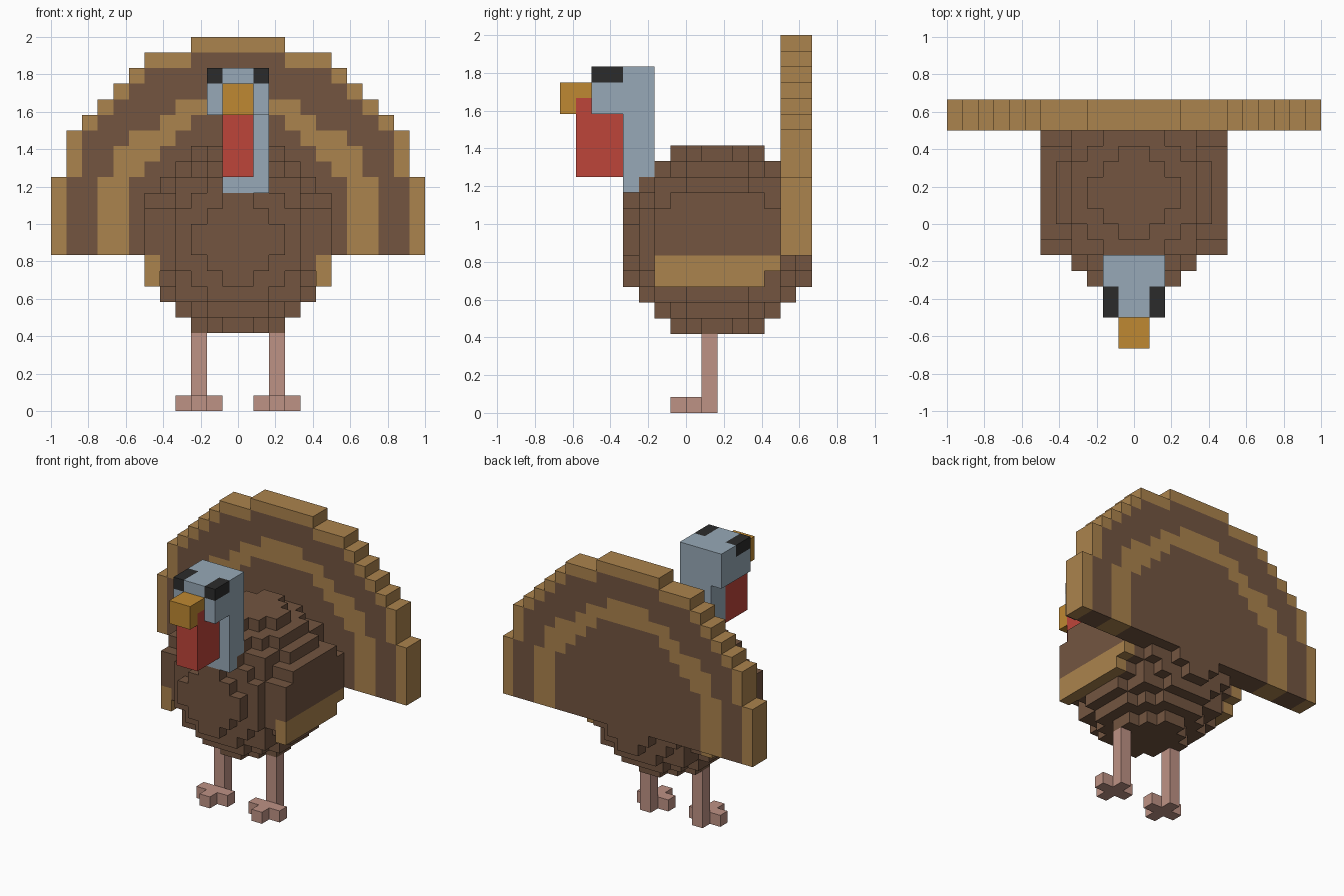
import bpy
import bmesh
import math
from itertools import product

UNIT = 1 / 12  # edge length of one block

if "Cube" in bpy.data.objects:
    bpy.data.objects.remove(bpy.data.objects["Cube"], do_unlink=True)


def make_material(name, rgb):
    linear = [((c / 255 + 0.055) / 1.055) ** 2.4 for c in rgb]
    mat = bpy.data.materials.new(name)
    mat.use_nodes = True
    mat.diffuse_color = (*linear, 1)
    mat.node_tree.nodes["Principled BSDF"].inputs["Base Color"].default_value = (*linear, 1)
    return mat


BROWN = make_material("brown feathers", (115, 85, 64))
TAN = make_material("tan feathers", (171, 131, 77))
BLUE = make_material("blue grey skin", (151, 169, 183))
BLACK = make_material("black", (43, 43, 43))
ORANGE = make_material("orange beak", (191, 137, 50))
RED = make_material("red wattle", (190, 69, 58))
PINK = make_material("pink legs", (190, 146, 133))


def box(x, y, z):
    """Block cells filling three (start, end) ranges."""
    return set(product(range(*x), range(*y), range(*z)))


def mirrored(cells):
    return {(-1 - x, y, z) for x, y, z in cells}


def build(name, cells, mats, rule=lambda x, y, z: 0):
    """Skin the cells with outside faces only and colour each cell by a rule."""
    bm = bmesh.new()
    corners = {}

    def corner(p):
        if p not in corners:
            corners[p] = bm.verts.new([c * UNIT for c in p])
        return corners[p]

    for cell in sorted(cells):
        for axis, side in product(range(3), (0, 1)):
            neighbour = list(cell)
            neighbour[axis] += 2 * side - 1
            if tuple(neighbour) in cells:
                continue
            ring = []
            for a, b in ((0, 0), (1, 0), (1, 1), (0, 1)):
                p = list(cell)
                p[axis] += side
                p[(axis + 1) % 3] += a
                p[(axis + 2) % 3] += b
                ring.append(corner(tuple(p)))
            face = bm.faces.new(ring if side else ring[::-1])
            face.material_index = rule(*cell)
    # Merge flat neighbours of one colour
    bmesh.ops.dissolve_limit(bm, angle_limit=math.radians(1), verts=bm.verts[:],
                             edges=bm.edges[:], delimit={'MATERIAL'})
    mesh = bpy.data.meshes.new(name)
    bm.to_mesh(mesh)
    bm.free()
    for mat in mats:
        mesh.materials.append(mat)
    bpy.context.collection.objects.link(bpy.data.objects.new(name, mesh))


# Tail fan: half widths per row, upwards from the lower edge, for nested bands
TAIL_BASE = 10
rim = [12] * 5 + [11] * 3 + [10, 9, 8, 7, 6, 3]
outer_brown = [11] * 5 + [10] * 3 + [9, 8, 7, 6, 3, 0]
inner_tan = [9] * 5 + [8] * 2 + [7, 5, 4, 2, 0, 0, 0]
inner_brown = [7] * 5 + [6, 5, 4, 3, 0, 0, 0, 0, 0]

tail = set()
for row, half in enumerate(rim):
    tail |= box((-half, half), (6, 8), (TAIL_BASE + row, TAIL_BASE + row + 1))


def tail_band(x, y, z):
    inside = sum(abs(x + 0.5) < band[z - TAIL_BASE]
                 for band in (outer_brown, inner_tan, inner_brown))
    return inside % 2


build("tail_fan", tail, [TAN, BROWN], tail_band)

# Body: stepped ball
CENTRE = (0, 2, 11)
ball = {c for c in box((-6, 6), (-4, 8), (5, 17))
        if sum((p + 0.5 - m) ** 2 for p, m in zip(c, CENTRE)) < 37.5}

# Wings: side plates with a tan lower edge
wing = box((5, 6), (-2, 5), (8, 9)) | box((5, 6), (-2, 6), (9, 13)) | box((5, 6), (-1, 5), (13, 14))
build("body", ball - tail - wing - mirrored(wing), [BROWN])
for side, cells in (("left", wing), ("right", mirrored(wing))):
    build(side + "_wing", cells, [BROWN, TAN], lambda x, y, z: int(z < 10))

# Head, neck, eyes, beak and wattle
eye = box((1, 2), (-6, -4), (21, 22))
head = box((-2, 2), (-6, -2), (19, 22)) | box((-1, 2), (-4, -2), (14, 19))
wattle = box((-1, 1), (-7, -4), (15, 19)) | box((-1, 1), (-7, -6), (19, 20))
build("head_and_neck", head - eye - mirrored(eye) - ball, [BLUE])
build("left_eye", eye, [BLACK])
build("right_eye", mirrored(eye), [BLACK])
build("wattle", wattle, [RED])
build("beak", box((-1, 1), (-8, -6), (19, 21)) - wattle, [ORANGE])

# Legs with cross-shaped feet
leg = box((2, 3), (1, 2), (1, 5)) | box((2, 3), (-1, 2), (0, 1)) | box((1, 4), (0, 1), (0, 1))
build("left_leg", leg, [PINK])
build("right_leg", mirrored(leg), [PINK])
